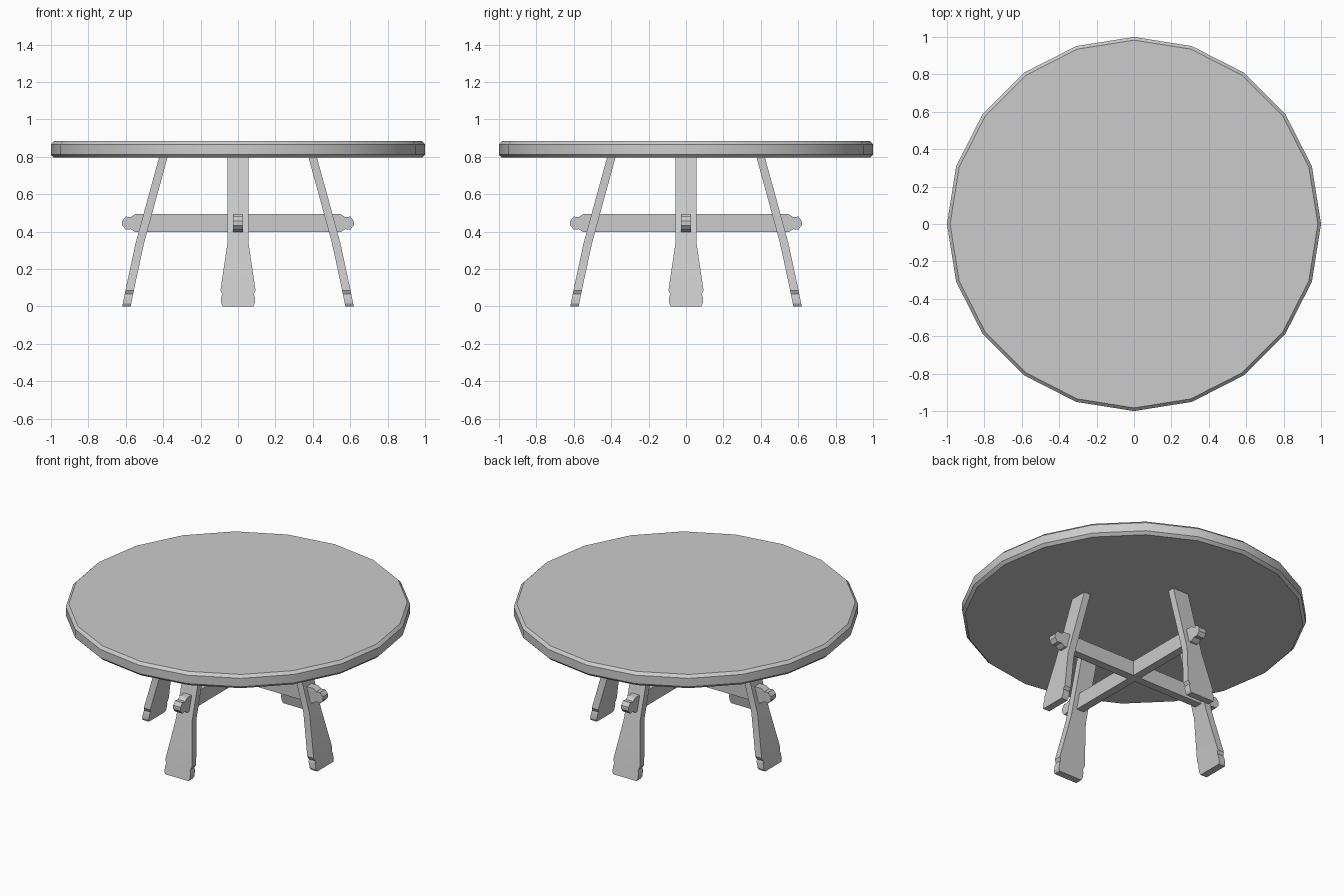
import bpy, bmesh, math
from mathutils import Matrix

if "Cube" in bpy.data.objects:
    bpy.data.objects.remove(bpy.data.objects["Cube"])

GREY = (0.6, 0.6, 0.6, 1)
mat = bpy.data.materials.new("plain grey")
mat.use_nodes = True
mat.diffuse_color = GREY
mat.node_tree.nodes["Principled BSDF"].inputs["Base Color"].default_value = GREY


def loft(name, rings, turn=0.0):
    """Skin closed rings of equal length, cap both ends, turn about z."""
    bm = bmesh.new()
    loops = [[bm.verts.new(p) for p in ring] for ring in rings]
    n = len(loops[0])
    for a, b in zip(loops, loops[1:]):
        for i in range(n):
            j = (i + 1) % n
            bm.faces.new((a[i], a[j], b[j], b[i]))
    bm.faces.new(loops[0])
    bm.faces.new(loops[-1])
    bmesh.ops.recalc_face_normals(bm, faces=bm.faces)
    bm.transform(Matrix.Rotation(turn, 4, "Z"))
    mesh = bpy.data.meshes.new(name)
    bm.to_mesh(mesh)
    bm.free()
    mesh.materials.append(mat)
    obj = bpy.data.objects.new(name, mesh)
    bpy.context.collection.objects.link(obj)
    bpy.ops.object.select_all(action="DESELECT")
    obj.select_set(True)
    bpy.context.view_layer.objects.active = obj
    bpy.ops.object.shade_smooth_by_angle(angle=math.radians(25))


# Round top with chamfered rims
SIDES = 20
angles = [math.tau * i / SIDES for i in range(SIDES)]
rim = [(0.983, 0.795), (1, 0.812), (1, 0.866), (0.983, 0.883)]
loft("table_top", [[(r * math.cos(a), r * math.sin(a), z) for a in angles]
                   for r, z in rim])

# Four splayed plank legs: height, half width, outer distance
leg_rows = [(0, 0.082, 0.619), (0.015, 0.09, 0.616), (0.05, 0.09, 0.609),
            (0.065, 0.084, 0.606), (0.085, 0.094, 0.602),
            (0.34, 0.056, 0.547), (0.797, 0.056, 0.422)]
THICK = 0.045
leg_rings = [[(x, -w, z), (x, w, z), (x - THICK, w, z), (x - THICK, -w, z)]
             for z, w, x in leg_rows]
for i, side in enumerate(("left", "back", "right", "front")):
    loft(side + "_leg", leg_rings, i * math.pi / 2)

# Two crossed stretchers whose shaped ends pass through the legs
MID, HALF = 0.445, 0.026
end = [(0.55, 0.048), (0.573, 0.032), (0.6, 0.035), (0.619, 0.012)]
outline = ([(x, MID + h) for x, h in end]
           + [(x, MID - h) for x, h in reversed(end)])
outline += [(-x, z) for x, z in reversed(outline)]
stretcher_rings = [[(x, y, z) for x, z in outline] for y in (-HALF, HALF)]
loft("side_stretcher", stretcher_rings)
loft("front_stretcher", stretcher_rings, math.pi / 2)
